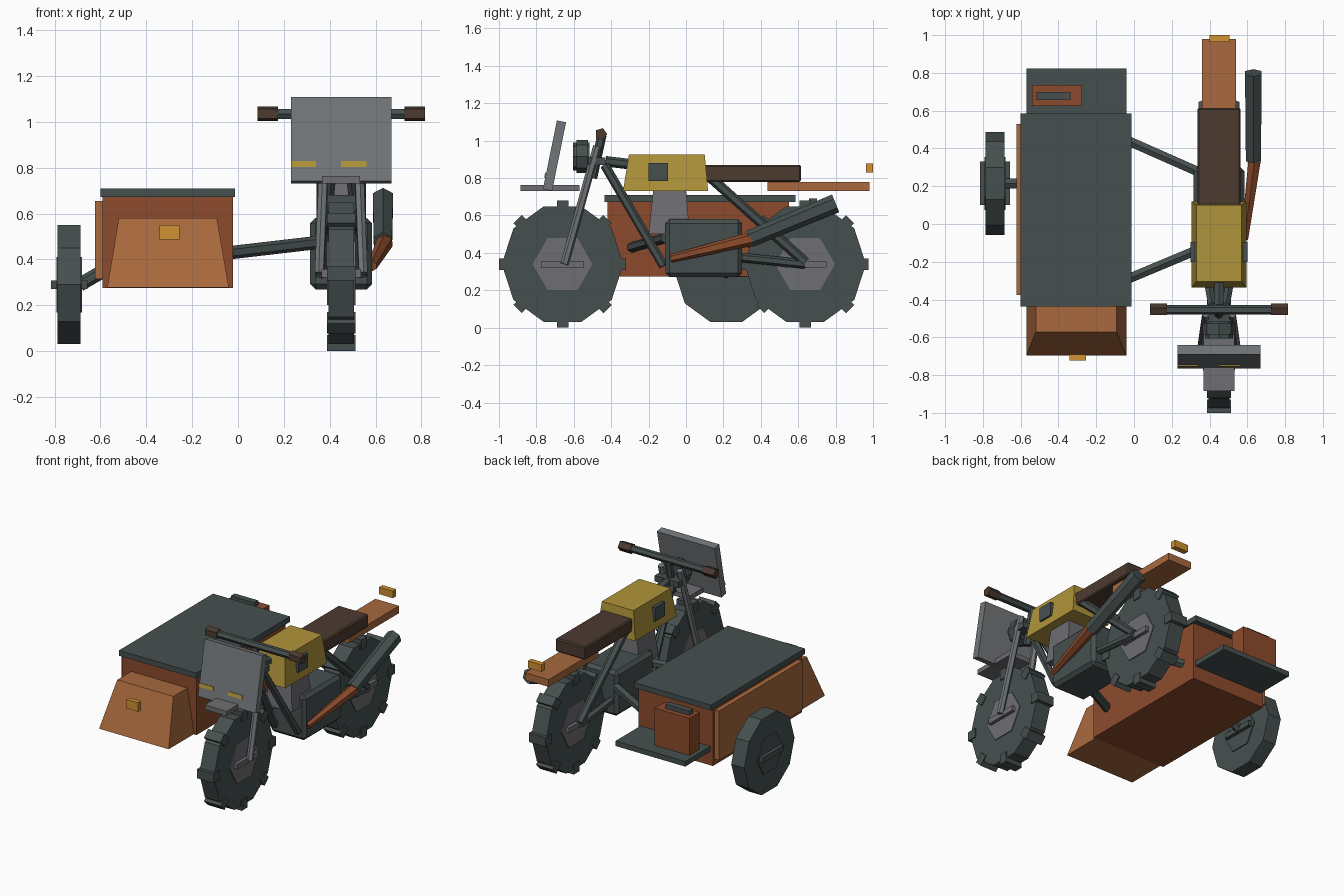
import bpy, bmesh, math
from mathutils import Vector, Matrix

if "Cube" in bpy.data.objects:
    bpy.data.objects.remove(bpy.data.objects["Cube"])


def material(name, hexcol):
    lin = []
    for i in (0, 2, 4):
        c = int(hexcol[i:i + 2], 16) / 255
        lin.append(c / 12.92 if c < 0.04 else ((c + 0.055) / 1.055) ** 2.4)
    m = bpy.data.materials.new(name)
    m.diffuse_color = (*lin, 1)
    m.use_nodes = True
    m.node_tree.nodes["Principled BSDF"].inputs["Base Color"].default_value = m.diffuse_color
    return m


DARK = material("dark_iron", "464F4F")
GREY = material("hub_grey", "6E6E73")
STEEL = material("shield_steel", "727679")
RUST = material("rust_red", "8C4B2C")
TAN = material("rust_orange", "A8693D")
YELLOW = material("tank_yellow", "B0943A")
AMBER = material("lamp_amber", "D09133")
BROWN = material("seat_brown", "4D3B30")
X = 0.45  # centre line of the motorcycle


def finish(bm, name, mat):
    bmesh.ops.recalc_face_normals(bm, faces=bm.faces)
    me = bpy.data.meshes.new(name)
    bm.to_mesh(me)
    bm.free()
    me.materials.append(mat)
    ob = bpy.data.objects.new(name, me)
    bpy.context.collection.objects.link(ob)
    return ob


def box(name, x, y, z, mat, bevel=0, top=None):
    """Box from ranges; top = (x range, y range) of a tapered upper face."""
    bm = bmesh.new()
    tx, ty = top or (x, y)
    lo = [bm.verts.new((x[i], y[j], z[0])) for i, j in ((0, 0), (1, 0), (1, 1), (0, 1))]
    hi = [bm.verts.new((tx[i], ty[j], z[1])) for i, j in ((0, 0), (1, 0), (1, 1), (0, 1))]
    bm.faces.new(lo)
    bm.faces.new(hi)
    for i in range(4):
        k = (i + 1) % 4
        bm.faces.new((lo[i], lo[k], hi[k], hi[i]))
    bmesh.ops.recalc_face_normals(bm, faces=bm.faces)
    if bevel:
        bmesh.ops.bevel(bm, geom=bm.edges[:], offset=bevel, segments=1, affect='EDGES')
    return finish(bm, name, mat)


def tube(name, a, b, r1, mat, r2=None, n=6):
    a, b = Vector(a), Vector(b)
    bm = bmesh.new()
    bmesh.ops.create_cone(bm, cap_ends=True, segments=n, radius1=r1,
                          radius2=r1 if r2 is None else r2, depth=(b - a).length)
    d = b - a
    rot = d.to_track_quat('Z', 'Y').to_matrix().to_4x4()
    if abs(d.x) > 0.99 * d.length:
        rot = Matrix.Rotation(math.pi / 2, 4, 'Y')
    bm.transform(Matrix.Translation((a + b) / 2) @ rot)
    return finish(bm, name, mat)


def wheel(name, c, r, w, hub_r, hub_mat, lugs):
    cx, cy, cz = c
    tube(name + "_tyre", (cx - w, cy, cz), (cx + w, cy, cz), r, DARK, n=10)
    h = w + 0.006
    tube(name + "_hub", (cx - h, cy, cz), (cx + h, cy, cz), hub_r, hub_mat)
    b = w + 0.03
    box(name + "_hub_bar", (cx - b, cx + b), (cy - 0.115, cy + 0.115),
        (cz - 0.018, cz + 0.018), hub_mat)
    if lugs:
        bm = bmesh.new()
        for i in range(lugs):
            m = (Matrix.Translation(c) @ Matrix.Rotation(i * math.tau / lugs, 4, 'X')
                 @ Matrix.Translation((0, 0, r - 0.02))
                 @ Matrix.Diagonal((2 * w + 0.014, 0.062, 0.07, 1)))
            bmesh.ops.create_cube(bm, size=1, matrix=m)
        finish(bm, name + "_lugs", DARK)


# Wheels
wheel("front_wheel", (X, -0.66, 0.34), 0.325, 0.056, 0.16, GREY, 8)
wheel("rear_wheel", (X, 0.637, 0.34), 0.325, 0.056, 0.16, GREY, 8)
wheel("sidecar_wheel", (-0.736, 0.215, 0.29), 0.273, 0.05, 0.14, DARK, 0)
tube("sidecar_wheel_arm", (-0.69, 0.215, 0.29), (-0.57, 0.215, 0.36), 0.03, DARK)

# Engine, cylinder, tank and seat
box("engine_block", (0.315, 0.585), (-0.11, 0.30), (0.27, 0.58), DARK, 0.022)
box("cylinder", (0.35, 0.55), (-0.20, 0.02), (0.50, 0.74), GREY,
    top=((0.37, 0.53), (-0.175, 0.0)))
box("fuel_tank", (0.305, 0.595), (-0.337, 0.118), (0.73, 0.927), YELLOW,
    top=((0.33, 0.57), (-0.305, 0.10)))
for s, side in ((-1, "left"), (1, "right")):
    xs = sorted((X + s * 0.11, X + s * 0.15))
    box("knee_pad_" + side, xs, (-0.20, -0.095), (0.785, 0.88), DARK)
box("seat", (0.335, 0.565), (0.09, 0.615), (0.78, 0.87), BROWN, 0.008)

# Mudguards and tail lamp
box("rear_mudguard", (0.36, 0.54), (0.435, 0.98), (0.73, 0.78), TAN)
box("front_mudguard", (0.367, 0.533), (-0.885, -0.57), (0.732, 0.764), GREY)
box("tail_lamp", (0.40, 0.505), (0.963, 1.0), (0.83, 0.878), AMBER)

# Frame tubes and fork legs on both sides
for s, side in ((-1, "left"), (1, "right")):
    tube("fork_leg_" + side, (X + s * 0.095, -0.65, 0.34), (X + s * 0.07, -0.475, 0.97),
         0.022, STEEL)
    tube("down_tube_" + side, (X + s * 0.035, -0.435, 0.87), (X + s * 0.09, -0.12, 0.33),
         0.025, DARK)
    tube("rear_stay_" + side, (X + s * 0.085, 0.10, 0.83), (X + s * 0.085, 0.637, 0.35),
         0.027, DARK)
    tube("swing_arm_" + side, (X + s * 0.085, 0.25, 0.38), (X + s * 0.085, 0.637, 0.34),
         0.025, DARK)
tube("top_tube", (X, -0.43, 0.89), (X, 0.15, 0.82), 0.028, DARK)
box("fork_yoke", (0.36, 0.54), (-0.52, -0.43), (0.87, 0.91), DARK)
tube("steering_stem", (X, -0.50, 0.80), (X, -0.45, 1.03), 0.025, DARK)

# Handlebar and grips
tube("handlebar", (0.12, -0.455, 1.035), (0.78, -0.455, 1.035), 0.025, DARK, n=6)
for x0, side in ((0.085, "left"), (0.725, "right")):
    tube("grip_" + side, (x0, -0.455, 1.035), (x0 + 0.09, -0.455, 1.035), 0.034, BROWN, n=5)

# Headlamp behind the shield
tube("headlamp", (X, -0.605, 0.915), (X, -0.515, 0.915), 0.075, DARK, n=8)
tube("headlamp_rim", (X, -0.585, 0.915), (X, -0.525, 0.915), 0.088, DARK, n=8)

# Tilted front shield with marker stripes
tilt = Matrix.Translation((X, -0.703, 0.92)) @ Matrix.Rotation(-math.radians(11.5), 4, 'X')
shield = box("front_shield", (-0.22, 0.22), (-0.025, 0.025), (-0.187, 0.187), STEEL)
shield.data.transform(tilt)
for i, x0 in enumerate((-0.22, 0.0)):
    stripe = box("shield_stripe_%d" % (i + 1), (x0, x0 + 0.11), (-0.031, -0.024),
                 (-0.125, -0.099), YELLOW)
    stripe.data.transform(tilt)

# Exhaust
tube("exhaust_pipe", (0.585, -0.08, 0.37), (0.64, 0.35, 0.475), 0.022, RUST, r2=0.038)
tube("muffler", (0.632, 0.34, 0.475), (0.632, 0.80, 0.665), 0.046, DARK, r2=0.051)

# Sidecar body, lid, nose and side panel
box("sidecar_body", (-0.59, -0.022), (-0.42, 0.55), (0.275, 0.68), RUST)
box("sidecar_lid", (-0.60, -0.013), (-0.437, 0.585), (0.673, 0.71), DARK)
box("sidecar_nose", (-0.57, -0.04), (-0.697, -0.40), (0.278, 0.58), TAN,
    top=((-0.52, -0.092), (-0.572, -0.40)))
box("sidecar_lamp", (-0.342, -0.255), (-0.722, -0.69), (0.488, 0.55), AMBER)
box("sidecar_side_panel", (-0.623, -0.588), (-0.375, 0.53), (0.315, 0.655), TAN)

# Rear shelf with fuel can
box("rear_shelf", (-0.57, -0.04), (0.54, 0.823), (0.37, 0.405), DARK)
box("fuel_can", (-0.54, -0.275), (0.625, 0.735), (0.40, 0.66), RUST)
box("fuel_can_handle", (-0.515, -0.335), (0.657, 0.70), (0.655, 0.69), DARK)

# Struts joining sidecar and motorcycle
for name, ya, yb in (("front", -0.29, -0.11), ("rear", 0.44, 0.25)):
    tube("strut_" + name, (-0.03, ya, 0.43), (0.40, yb, 0.48), 0.029, DARK)
